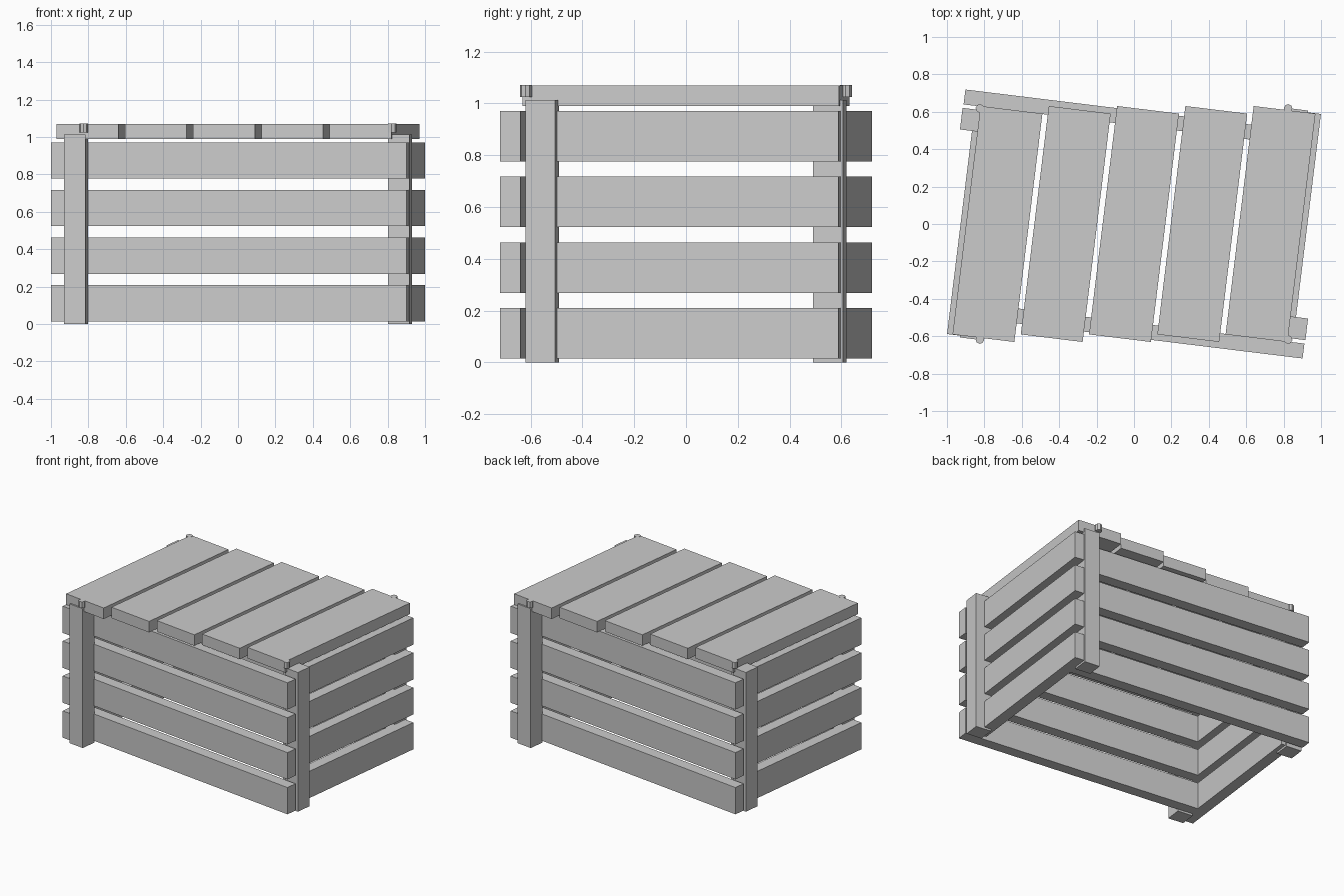
import bpy
import math

if "Cube" in bpy.data.objects:
    bpy.data.objects.remove(bpy.data.objects["Cube"])

TURN = math.radians(-7)  # every plank is turned in place by the same angle


def plank(name, size, centre):
    bpy.ops.mesh.primitive_cube_add(size=1, location=centre, rotation=(0, 0, TURN))
    ob = bpy.context.object
    ob.name = name
    ob.scale = size
    bpy.ops.object.transform_apply(location=False, rotation=False, scale=True)
    return ob


# Four rows of side boards
for i in range(4):
    z = 0.112 + i * 0.254
    for s, side in ((-1, "front"), (1, "back")):
        plank(f"{side}_board_{i + 1}", (1.826, 0.08, 0.195), (0, s * 0.568, z))
    for s, side in ((-1, "left"), (1, "right")):
        plank(f"{side}_board_{i + 1}", (0.08, 1.195, 0.195), (s * 0.887, 0, z))

# Lid slats
for i in range(5):
    plank(f"lid_slat_{i + 1}", (0.333, 1.23, 0.08), ((i - 2) * 0.365, 0, 1.03))

# Corner posts and the small pegs at the lid corners
for sx, a in ((-1, "left"), (1, "right")):
    for sy, b in ((-1, "front"), (1, "back")):
        plank(f"{b}_{a}_post", (0.116, 0.116, 1.013), (sx * 0.866, sy * 0.556, 0.5065))
        bpy.ops.mesh.primitive_cylinder_add(
            vertices=8, radius=0.023, depth=0.046,
            location=(sx * 0.824, sy * 0.618, 1.048), rotation=(0, 0, TURN))
        bpy.context.object.name = f"{b}_{a}_peg"
